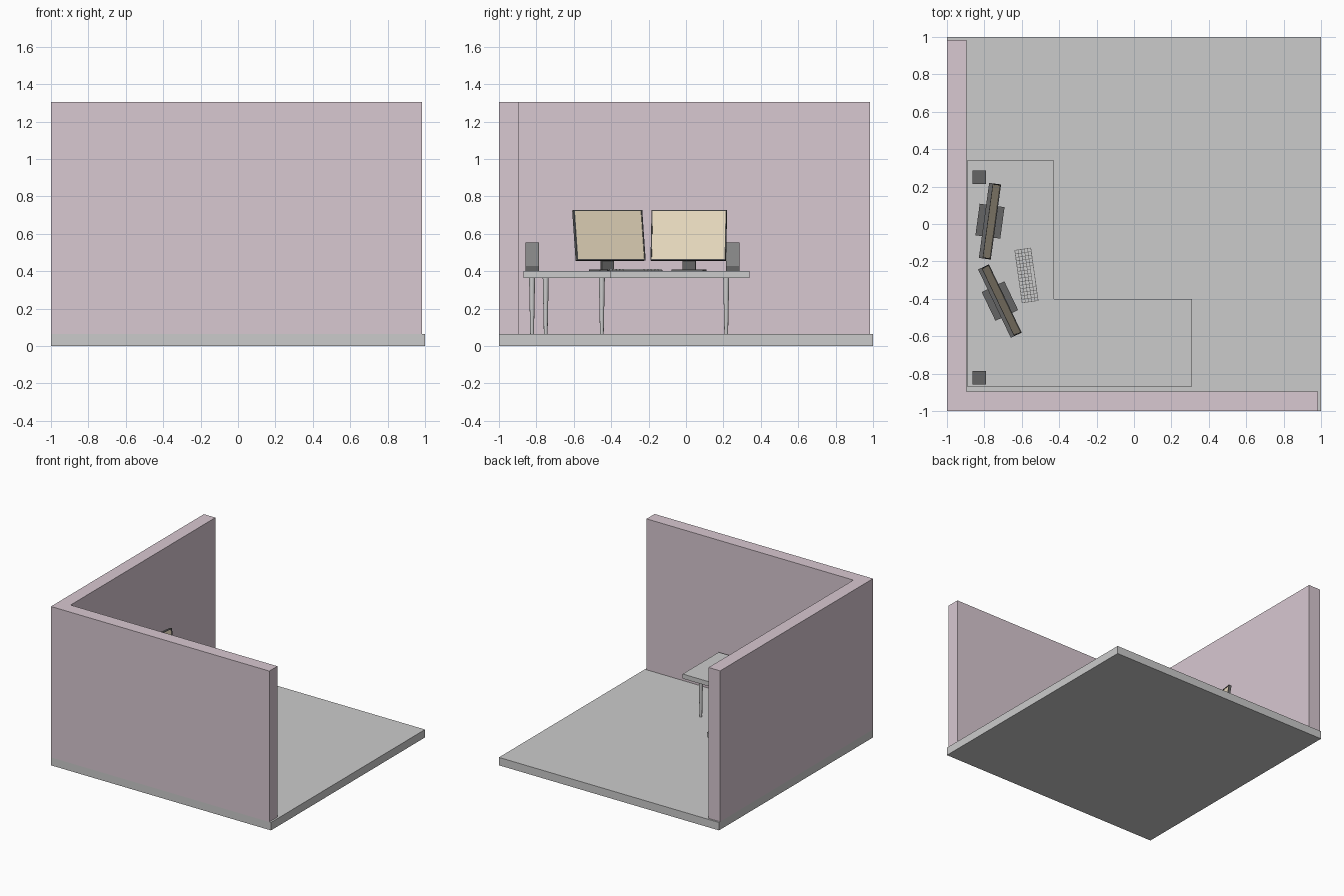
import bpy, bmesh
from math import radians
from mathutils import Matrix, Vector

if "Cube" in bpy.data.objects:
    bpy.data.objects.remove(bpy.data.objects["Cube"])


def material(name, rgb):
    m = bpy.data.materials.new(name)
    m.diffuse_color = (*rgb, 1)
    m.use_nodes = True
    m.node_tree.nodes["Principled BSDF"].inputs["Base Color"].default_value = m.diffuse_color
    return m


PINK = material("wall_pink", (0.69, 0.58, 0.64))
CREAM = material("screen_cream", (0.83, 0.72, 0.53))
DARK = material("dark_grey", (0.13, 0.13, 0.13))
MID = material("mid_grey", (0.28, 0.28, 0.28))


def finish(name, bm, mats=()):
    bmesh.ops.recalc_face_normals(bm, faces=bm.faces[:])
    mesh = bpy.data.meshes.new(name)
    bm.to_mesh(mesh)
    bm.free()
    for m in mats:
        mesh.materials.append(m)
    ob = bpy.data.objects.new(name, mesh)
    bpy.context.collection.objects.link(ob)
    return ob


def add_box(bm, size, centre, frame=Matrix()):
    mat = frame @ Matrix.Translation(centre) @ Matrix.Diagonal((*size, 1))
    return bmesh.ops.create_cube(bm, size=1, matrix=mat)["verts"]


def box(name, size, centre, frame=Matrix(), mats=()):
    bm = bmesh.new()
    add_box(bm, size, centre, frame)
    return finish(name, bm, mats)


def prism(name, outline, z0, z1, mats=()):
    bm = bmesh.new()
    face = bm.faces.new([bm.verts.new((x, y, z0)) for x, y in outline])
    top = bmesh.ops.extrude_face_region(bm, geom=[face])["geom"]
    verts = [v for v in top if isinstance(v, bmesh.types.BMVert)]
    bmesh.ops.translate(bm, verts=verts, vec=(0, 0, z1 - z0))
    return finish(name, bm, mats)


def framed_box(name, size, frame, border, depth, mats):
    # box whose +x face is inset, recessed and given the second material
    bm = bmesh.new()
    add_box(bm, size, (0, 0, 0))
    bm.normal_update()
    front = max(bm.faces, key=lambda f: f.normal.x)
    bmesh.ops.inset_region(bm, faces=[front], thickness=border)
    ring = bmesh.ops.inset_region(bm, faces=[front], thickness=0.0005)
    bmesh.ops.translate(bm, verts=front.verts[:], vec=(-depth, 0, 0))
    front.material_index = 1
    bm.transform(frame)
    return finish(name, bm, mats)


def placed(x, y, z, angle):
    return Matrix.Translation((x, y, z)) @ Matrix.Rotation(radians(angle), 4, 'Z')


# floor and L-shaped wall
box("floor", (2, 2, 0.065), (0, 0, 0.0325))
prism("walls", [(-1, -1), (0.985, -1), (0.985, -0.895), (-0.895, -0.895),
                (-0.895, 0.985), (-1, 0.985)], 0.065, 1.305, [PINK])

# L-shaped desk
DESK = 0.40
prism("desk_top", [(-0.892, -0.868), (0.31, -0.868), (0.31, -0.40),
                   (-0.427, -0.40), (-0.427, 0.34), (-0.892, 0.34)], 0.362, DESK)

# tapered round legs
for i, (x, y) in enumerate([(0.18, -0.45), (0.18, -0.823), (-0.77, -0.75),
                            (-0.475, 0.215), (-0.848, 0.215)]):
    bm = bmesh.new()
    bmesh.ops.create_cone(bm, cap_ends=True, segments=16, radius1=0.010, radius2=0.016,
                          depth=0.3, matrix=Matrix.Translation((x, y, 0.2145)))
    leg = finish(f"desk_leg_{i + 1}", bm)
    for p in leg.data.polygons:
        p.use_smooth = len(p.vertices) == 4

# two monitors on stands, screens leaning back
for tag, x, y, angle in (("right", -0.77, 0.015, -7.8), ("left", -0.717, -0.412, 25.6)):
    base = placed(x, y, DESK, angle)
    tilt = Matrix.Translation((0, 0, 0.191)) @ Matrix.Rotation(radians(-9), 4, 'Y')
    framed_box(f"monitor_{tag}", (0.022, 0.405, 0.272), base @ tilt, 0.008, 0.004,
               [DARK, CREAM])
    box(f"monitor_base_{tag}", (0.134, 0.17, 0.01), (0, 0, 0.005), base, [DARK])
    box(f"monitor_neck_{tag}", (0.02, 0.07, 0.17), (-0.022, 0, 0.095), base, [DARK])

# keyboard with a grid of keys
kb = placed(-0.575, -0.275, DESK, 8)
box("keyboard_body", (0.09, 0.287, 0.007), (0, 0, 0.0035), kb, [DARK])
bm = bmesh.new()
ROWS, COLS = 5, 15
px, py = 0.086 / ROWS, 0.283 / COLS
for r in range(ROWS):
    for c in range(COLS):
        if r == ROWS - 1 and 4 <= c <= 9:
            continue
        add_box(bm, (px - 0.003, py - 0.003, 0.006),
                ((r - (ROWS - 1) / 2) * px, (c - (COLS - 1) / 2) * py, 0.009), kb)
add_box(bm, (px - 0.003, 6 * py - 0.003, 0.006), (2 * px, -0.5 * py, 0.009), kb)
finish("keyboard_keys", bm)

# pair of speakers: plinth and body with a recessed grille
for tag, y in (("right", 0.25), ("left", -0.822)):
    box(f"speaker_plinth_{tag}", (0.074, 0.072, 0.024), (-0.827, y, DESK + 0.012), mats=[DARK])
    framed_box(f"speaker_body_{tag}", (0.074, 0.072, 0.13),
               Matrix.Translation((-0.827, y, DESK + 0.089)), 0.004, 0.003, [DARK, MID])
